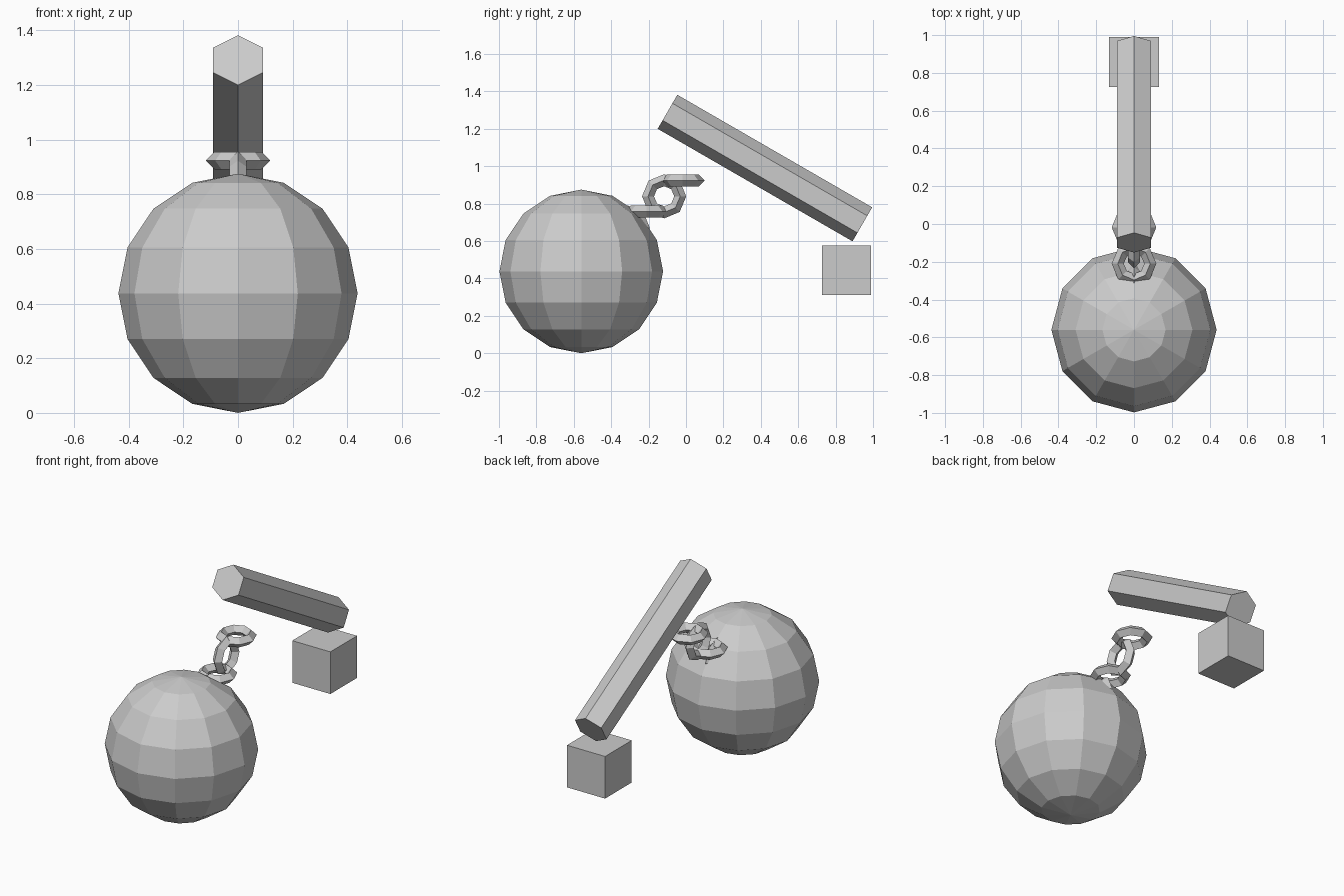
import bpy
from math import radians

if "Cube" in bpy.data.objects:
    bpy.data.objects.remove(bpy.data.objects["Cube"])


def name_it(name):
    obj = bpy.context.object
    obj.name = name
    return obj


# Heavy ball: faceted sphere resting on the ground
bpy.ops.mesh.primitive_uv_sphere_add(segments=12, ring_count=8, radius=0.4375,
                                     location=(0, -0.56, 0.4375))
name_it("ball")

# Chain links: diamond-section octagonal rings, alternately flat and upright
links = [(-0.018, 0.923), (-0.117, 0.839), (-0.21, 0.758), (-0.312, 0.672)]
for i, (y, z) in enumerate(links):
    tilt = radians(90) if i % 2 else 0
    bpy.ops.mesh.primitive_torus_add(major_segments=8, minor_segments=4,
                                     major_radius=0.086, minor_radius=0.032,
                                     location=(0, y, z), rotation=(0, tilt, 0))
    name_it(f"chain_link_{i + 1}")

# Handle: sloping hexagonal bar with an edge on top
bpy.ops.mesh.primitive_cylinder_add(vertices=6, radius=0.105, depth=1.203,
                                    location=(0, 0.422, 0.99),
                                    rotation=(radians(60), 0, 0))
name_it("handle")

# Separate block below the low end of the handle
bpy.ops.mesh.primitive_cube_add(size=0.264, location=(0, 0.858, 0.443))
name_it("block")
